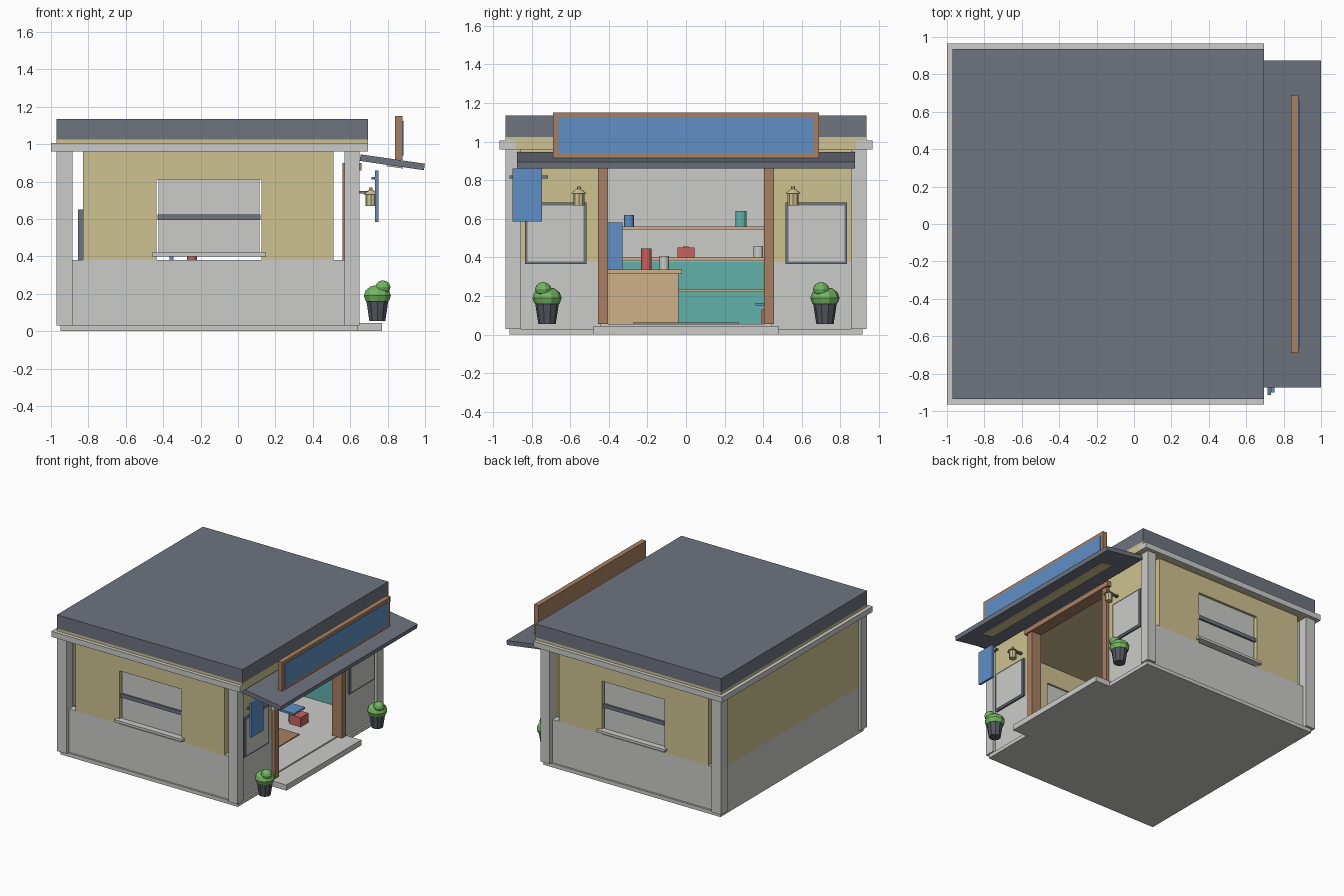
import bpy
import bmesh
import math
from mathutils import Matrix, Vector

cube = bpy.data.objects.get("Cube")
if cube:
    bpy.data.objects.remove(cube, do_unlink=True)


def material(name, red, green, blue):
    """Flat material from display values, converted to linear."""
    linear = [(c / 255) ** 2.2 for c in (red, green, blue)] + [1]
    mat = bpy.data.materials.new(name)
    mat.use_nodes = True
    mat.diffuse_color = linear
    shader = next(n for n in mat.node_tree.nodes if n.type == "BSDF_PRINCIPLED")
    shader.inputs["Base Color"].default_value = linear
    return mat


plaster = material("plaster grey", 202, 202, 200)
ochre = material("ochre wall", 204, 193, 143)
slate = material("slate", 110, 115, 126)
blue_paint = material("blue paint", 96, 142, 197)
wood = material("brown wood", 166, 127, 98)
pale_wood = material("pale wood", 204, 174, 136)
teal_paint = material("teal paint", 98, 176, 170)
red_paint = material("red paint", 198, 98, 92)
leaf = material("leaf green", 116, 182, 98)
charcoal = material("charcoal pot", 86, 88, 96)


def finish(name, mat, bm):
    """Turn a bmesh into a named object with one material."""
    bmesh.ops.recalc_face_normals(bm, faces=bm.faces)
    mesh = bpy.data.meshes.new(name)
    bm.to_mesh(mesh)
    bm.free()
    mesh.materials.append(mat)
    obj = bpy.data.objects.new(name, mesh)
    bpy.context.scene.collection.objects.link(obj)
    return obj


def both(half):
    return (-half, half)


def around(center, half):
    return (center - half, center + half)


def box(name, mat, x, y, z):
    """Axis-aligned block between pairs of limits."""
    bm = bmesh.new()
    size = [abs(b - a) for a, b in (x, y, z)]
    middle = Vector([(a + b) / 2 for a, b in (x, y, z)])
    bmesh.ops.create_cube(bm, size=1, matrix=Matrix.Translation(middle) @ Matrix.Diagonal(size + [1]))
    return finish(name, mat, bm)


def drum(name, mat, place, bottom, top, height, sides=12):
    """Upright cylinder or cone frustum standing on the given place."""
    bm = bmesh.new()
    lift = Matrix.Translation(Vector(place) + Vector((0, 0, height / 2)))
    bmesh.ops.create_cone(bm, cap_ends=True, segments=sides, radius1=bottom,
                          radius2=top, depth=height, matrix=lift)
    return finish(name, mat, bm)


def portal(name, mat, along, span, hole, depth, base, hole_top, top):
    """Wall panel with an opening that starts at its foot."""
    outline = [(span[0], base), (span[0], top), (span[1], top), (span[1], base),
               (hole[1], base), (hole[1], hole_top), (hole[0], hole_top), (hole[0], base)]
    near, far = depth

    def point(u, across, z):
        return (u, across, z) if along == "x" else (across, u, z)

    bm = bmesh.new()
    face = bm.faces.new([bm.verts.new(point(u, near, z)) for u, z in outline])
    grown = bmesh.ops.extrude_face_region(bm, geom=[face])
    moved = [v for v in grown["geom"] if isinstance(v, bmesh.types.BMVert)]
    bmesh.ops.translate(bm, verts=moved, vec=point(0, far - near, 0))
    return finish(name, mat, bm)


def foliage(name, place, radius, squash):
    bm = bmesh.new()
    shape = Matrix.Translation(place) @ Matrix.Diagonal((1, 1, squash, 1))
    bmesh.ops.create_uvsphere(bm, u_segments=10, v_segments=6, radius=radius, matrix=shape)
    return finish(name, leaf, bm)


# Main heights and half widths
FLOOR, DADO, EAVE, ROOF = .055, .38, .96, 1.025
WALL, INNER, EDGE, CORNICE = .9, .85, .935, .965
BACK, FRONT = -.97, .695

# Base, floor and entrance step
box("base_slab", plaster, x=(-.95, .64), y=both(.915), z=(0, .03))
box("shop_floor", plaster, x=(-.9, .6), y=both(INNER), z=(.03, FLOOR))
box("entrance_step", plaster, x=(.6, .77), y=both(.48), z=(0, .045))

# Roof, ceiling and three-sided cornice
box("ceiling_slab", ochre, x=(BACK, FRONT), y=both(EDGE), z=(EAVE, ROOF))
box("roof", slate, x=(BACK, FRONT), y=both(EDGE), z=(ROOF, 1.135))
box("back_cornice", plaster, x=(-1, BACK), y=both(CORNICE), z=(EAVE, 1.005))

# Back wall with its inner lining
box("back_wall_lower", plaster, x=(-.95, -.89), y=both(WALL), z=(.03, DADO))
box("back_wall_upper", ochre, x=(-.95, -.89), y=both(WALL), z=(DADO, EAVE))
box("back_lining", plaster, x=(-.89, -.885), y=both(INNER), z=(DADO, EAVE))
box("back_dado", teal_paint, x=(-.89, -.88), y=both(INNER), z=(FLOOR, DADO))

# Shop front wall and door frame
portal("front_wall_upper", ochre, "y", both(WALL), both(.44), (.575, .625), DADO, .88, EAVE)
box("door_header", wood, x=(.56, .66), y=both(.48), z=(.86, .9))

for side, label in ((1, "left"), (-1, "right")):
    def out(a, b):
        return (side * a, side * b)

    # Corner pillars, cornice and lower walls
    box(label + "_back_pillar", plaster, x=(BACK, -.885), y=out(.855, EDGE), z=(.03, EAVE))
    box(label + "_front_pillar", plaster, x=(.57, .65), y=out(.855, EDGE), z=(.03, EAVE))
    box(label + "_cornice", plaster, x=(-1, FRONT), y=out(.88, CORNICE), z=(EAVE, 1.005))
    box(label + "_wall_lower", plaster, x=(-.95, .62), y=out(INNER, WALL), z=(.03, DADO))
    box(label + "_dado", teal_paint, x=(-.88, .57), y=out(.84, INNER), z=(FLOOR, DADO))
    box(label + "_front_wall_lower", plaster, x=(.575, .625), y=out(.44, WALL), z=(.03, DADO))
    box(label + "_door_post", wood, x=(.56, .65), y=out(.405, .455), z=(FLOOR, .86))

    # Side wall panel with window, rail and sill
    portal(label + "_wall_upper", ochre, "x", (-.83, .51), (-.435, .125),
           out(INNER, WALL), DADO, .81, EAVE)
    box(label + "_window_pane", plaster, x=(-.425, .115), y=out(.865, .88), z=(.405, .81))
    box(label + "_window_rail", slate, x=(-.43, .12), y=out(.86, .895), z=(.595, .625))
    box(label + "_window_sill", plaster, x=(-.46, .15), y=out(.86, .93), z=(.4, .42))

    # Framed notice board
    box(label + "_board_frame", slate, x=(.62, .64), y=out(.515, .835), z=(.365, .685))
    box(label + "_board_panel", plaster, x=(.64, .645), y=out(.53, .82), z=(.38, .67))

    # Wall lantern
    lamp = Vector((.71, side * .555, .67))
    box(label + "_lamp_arm", slate, x=(.62, lamp.x), y=around(lamp.y, .01), z=(.735, .75))
    drum(label + "_lamp_body", ochre, lamp, .028, .028, .06, 8)
    drum(label + "_lamp_cap", ochre, lamp + Vector((0, 0, .06)), .042, .012, .025, 8)
    drum(label + "_lamp_knob", ochre, lamp + Vector((0, 0, .085)), .01, .01, .012, 6)

    # Potted plant
    pot = Vector((.745, side * .72, FLOOR))
    drum(label + "_plant_pot", charcoal, pot, .045, .062, .11, 10)
    foliage(label + "_plant_bush", pot + Vector((0, 0, .135)), .076, .75)
    foliage(label + "_plant_tuft", pot + Vector((.03, -.02, .18)), .042, .88)

# Sloped awning with a light strip below
slope = math.atan2(.05, .345)


def tilted(name, mat, length, half_width, thick, place):
    obj = box(name, mat, x=both(length / 2), y=both(half_width), z=both(thick / 2))
    obj.rotation_euler.y = slope
    obj.location = place


tilted("awning", slate, .347, .875, .035, (.825, 0, .903))
tilted("awning_light", ochre, .09, .69, .01, (.838, 0, .881))

# Shop sign standing on the awning
box("sign_frame", wood, x=(.84, .88), y=both(.69), z=(.915, 1.15))
box("sign_face", blue_paint, x=(.88, .884), y=both(.66), z=(.94, 1.125))

# Hanging side sign
box("side_sign", blue_paint, x=(.732, .75), y=(-.9, -.745), z=(.585, .86))
box("side_sign_bar", slate, x=(.715, .732), y=(-.915, -.715), z=(.81, .825))

# Shelving along the back
for side, label in ((1, "left"), (-1, "right")):
    box(label + "_shelf_upright", slate, x=(-.855, -.7), y=(side * .42, side * .44), z=(FLOOR, .65))
for label, start, height in (("lower", -.04, .22), ("middle", -.42, .385), ("upper", -.42, .545)):
    box(label + "_shelf", pale_wood, x=(-.855, -.7), y=(start, .42), z=(height, height + .014))
drum("blue_jar", blue_paint, (-.77, -.295, .56), .025, .025, .06)
drum("teal_jar", teal_paint, (-.77, .285, .56), .029, .029, .08)
drum("grey_jar", plaster, (-.77, .375, .4), .025, .025, .06)
box("red_case", red_paint, x=around(-.77, .03), y=around(0, .045), z=(.4, .45))
box("case_handle", pale_wood, x=around(-.77, .008), y=around(0, .012), z=(.45, .46))

# Counter and the things on it
box("counter", pale_wood, x=(-.46, -.12), y=(-.6, -.04), z=(FLOOR, .315))
box("counter_top", pale_wood, x=(-.48, -.1), y=(-.62, -.02), z=(.315, .338))
box("counter_screen", blue_paint, x=around(-.355, .01), y=(-.41, -.33), z=(.338, .58))
drum("red_canister", red_paint, (-.245, -.205, .338), .027, .027, .107)
drum("grey_cup", plaster, (-.245, -.113, .338), .024, .024, .07)

# Floor mat, bench and box by the door
box("floor_mat", wood, x=(.1, .36), y=both(.275), z=(FLOOR, .062))
box("bench_seat", blue_paint, x=(.02, .25), y=(.36, .5), z=(.15, .165))
for x in (.04, .17):
    box("bench_leg", blue_paint, x=around(x, .01), y=(.42, .44), z=(FLOOR, .15))
box("red_box", red_paint, x=(.19, .29), y=(.39, .49), z=(FLOOR, .13))
